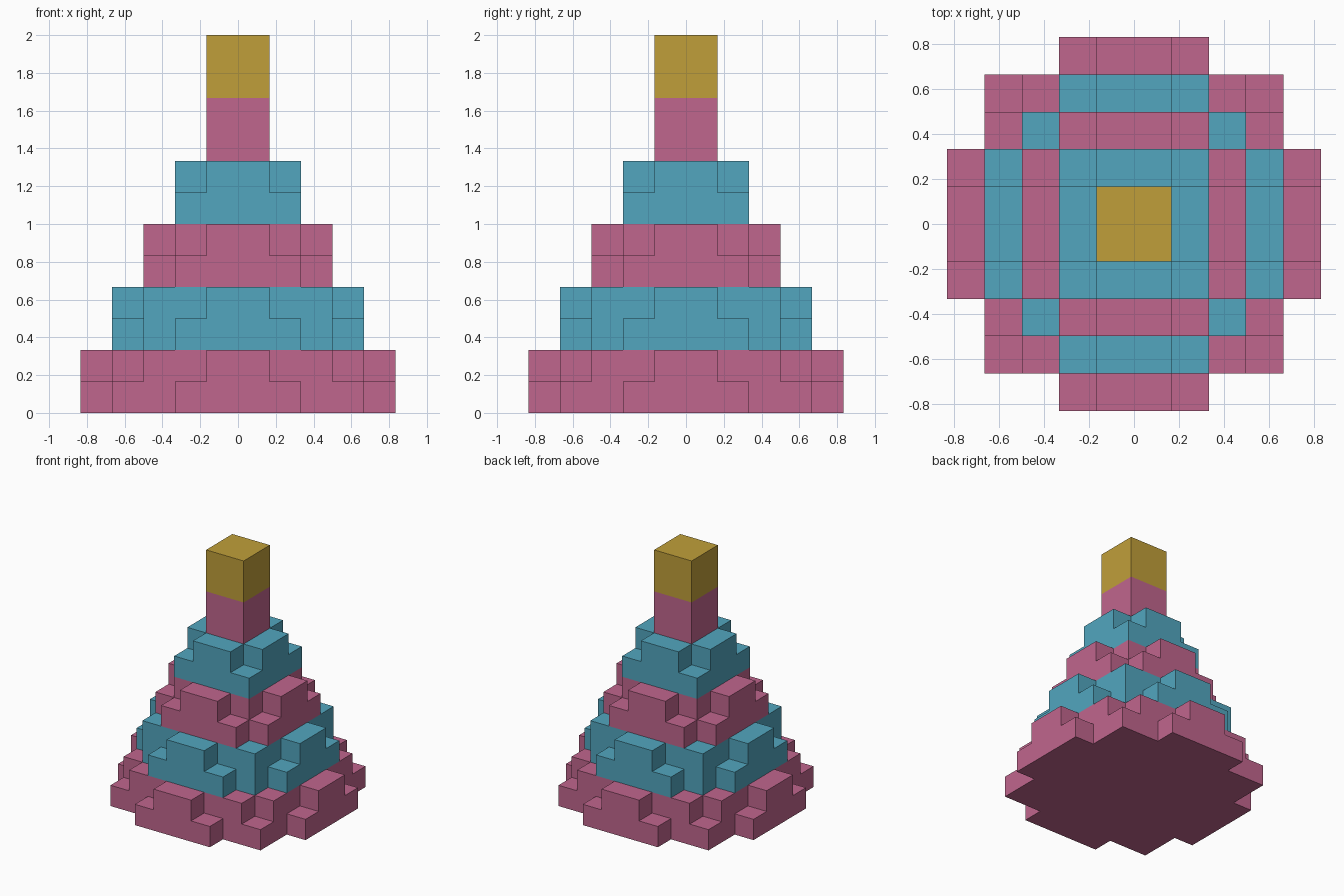
import bpy
import bmesh
from mathutils import Vector

old = bpy.data.objects.get("Cube")
if old:
    bpy.data.objects.remove(old, do_unlink=True)

U = 1 / 6  # edge length of one block

# Column heights in blocks for one quarter of the stepped tower
QUARTER = ["C8642", "87531", "65420", "43210", "21000"]
HALF = len(QUARTER)


def fold(i):
    """Mirror a signed cell index onto the quarter plan."""
    return i if i >= 0 else -i - 1


def height(x, y):
    i, j = fold(x), fold(y)
    return int(QUARTER[j][i], 16) if max(i, j) < HALF else 0


def make_material(name, color):
    mat = bpy.data.materials.new(name)
    mat.use_nodes = True
    rgba = (*color, 1)
    mat.diffuse_color = rgba
    mat.node_tree.nodes["Principled BSDF"].inputs["Base Color"].default_value = rgba
    return mat


def add_quad(bm, center, normal):
    """Unit block face at center, facing along normal."""
    n = Vector(normal)
    a = Vector((n.y, n.z, n.x))
    b = n.cross(a)
    corners = ((-1, -1), (1, -1), (1, 1), (-1, 1))
    bm.faces.new([bm.verts.new((Vector(center) + (a * s + b * t) / 2) * U)
                  for s, t in corners])


def build_tier(name, low, high, mat):
    """Outer skin of the tower between two block levels."""
    bm = bmesh.new()
    cells = range(-HALF, HALF)
    for x in cells:
        for y in cells:
            h = height(x, y)
            cx, cy = x + 0.5, y + 0.5
            if low < h <= high:
                add_quad(bm, (cx, cy, h), (0, 0, 1))
            if low == 0 and h:
                add_quad(bm, (cx, cy, 0), (0, 0, -1))
            for dx, dy in ((1, 0), (-1, 0), (0, 1), (0, -1)):
                for z in range(max(low, height(x + dx, y + dy)), min(high, h)):
                    add_quad(bm, (cx + dx / 2, cy + dy / 2, z + 0.5), (dx, dy, 0))
    # Merge blocks into large flat faces
    bmesh.ops.remove_doubles(bm, verts=bm.verts, dist=U / 100)
    bmesh.ops.dissolve_limit(bm, angle_limit=0.01, verts=bm.verts, edges=bm.edges)
    mesh = bpy.data.meshes.new(name)
    bm.to_mesh(mesh)
    bm.free()
    mesh.materials.append(mat)
    obj = bpy.data.objects.new(name, mesh)
    bpy.context.collection.objects.link(obj)


pink = make_material("rose_pink", (0.527, 0.133, 0.27))
teal = make_material("teal_blue", (0.084, 0.381, 0.521))
gold = make_material("gold", (0.527, 0.347, 0.042))

# Tiers from the ground up, each two blocks high
tiers = [("base_tier", pink), ("lower_tier", teal), ("middle_tier", pink),
         ("upper_tier", teal), ("spire_shaft", pink), ("spire_cap", gold)]
for k, (name, mat) in enumerate(tiers):
    build_tier(name, 2 * k, 2 * k + 2, mat)
